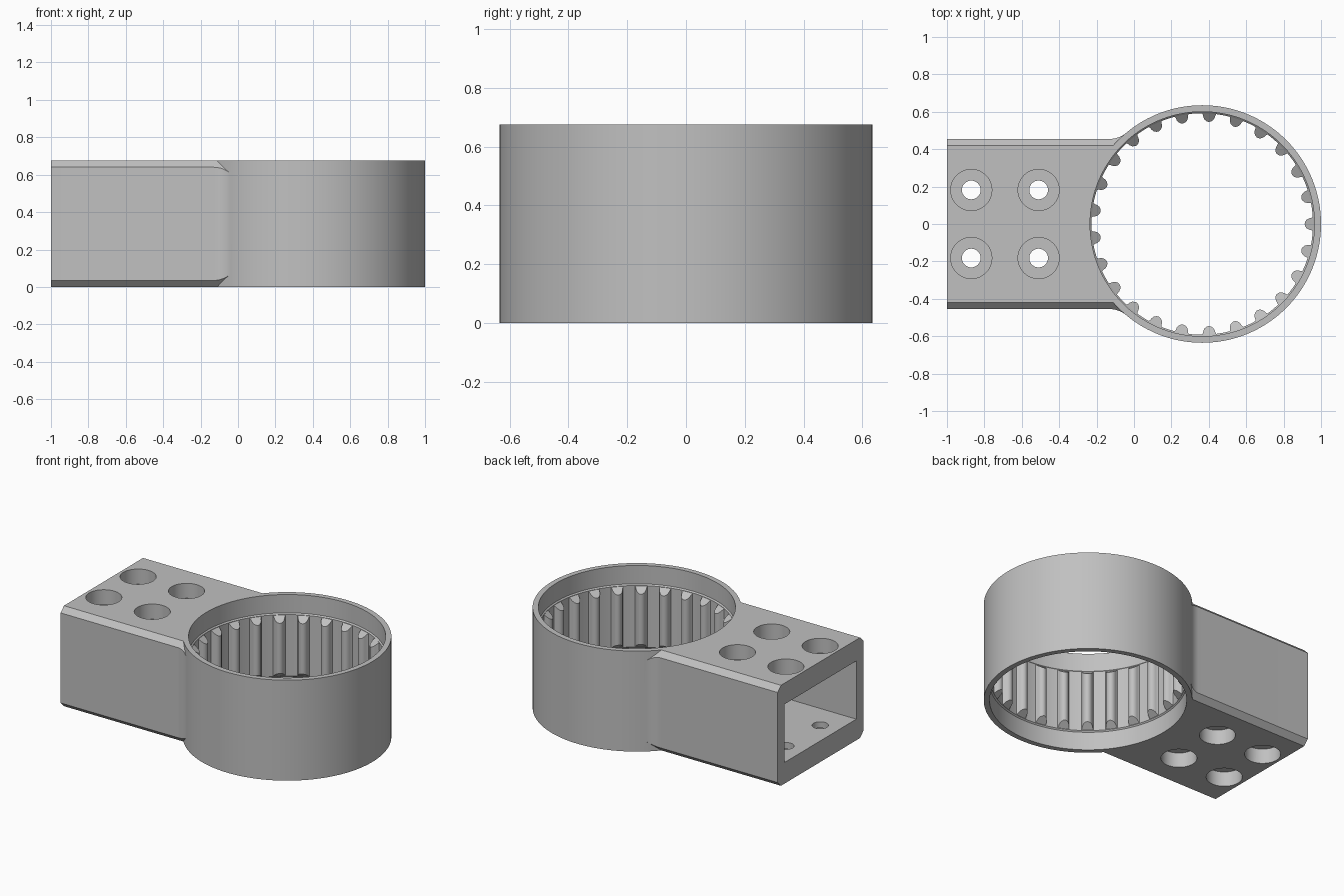
import bpy, bmesh
from math import sin, cos, pi, atan2, hypot
from mathutils import Matrix, Vector

if "Cube" in bpy.data.objects:
    bpy.data.objects.remove(bpy.data.objects["Cube"], do_unlink=True)

HEIGHT = 0.675
RING_X, RING_R = 0.365, 0.635
BORE_R, SPLINE_R = 0.60, 0.592
ARM_Y, FILLET_R, FILLET_X = 0.455, 0.136, -0.13
RIB_COUNT, RIB_LOW, RIB_HIGH = 25, 0.127, 0.548

grey = bpy.data.materials.new("plain grey")
grey.use_nodes = True
grey.diffuse_color = (0.53, 0.53, 0.53, 1)
grey.node_tree.nodes["Principled BSDF"].inputs["Base Color"].default_value = grey.diffuse_color


def finish(name, bm):
    bmesh.ops.recalc_face_normals(bm, faces=bm.faces[:])
    mesh = bpy.data.meshes.new(name)
    bm.to_mesh(mesh)
    bm.free()
    mesh.materials.append(grey)
    obj = bpy.data.objects.new(name, mesh)
    bpy.context.collection.objects.link(obj)
    return obj


def loft(bm, loops):
    """Skin a stack of equal point loops and cap both ends."""
    rows = [[bm.verts.new(p) for p in loop] for loop in loops]
    n = len(rows[0])
    for a, b in zip(rows, rows[1:]):
        for i in range(n):
            j = (i + 1) % n
            bm.faces.new((a[i], a[j], b[j], b[i]))
    bm.faces.new(rows[0][::-1])
    bm.faces.new(rows[-1])


def lathe(name, profile, x, y, sides):
    bm = bmesh.new()
    loft(bm, [[(x + r * cos(2 * pi * i / sides), y + r * sin(2 * pi * i / sides), z)
               for i in range(sides)] for r, z in profile])
    return finish(name, bm)


def prism(name, points, place, low, high):
    bm = bmesh.new()
    loft(bm, [[place(a, b, t) for a, b in points] for t in (low, high)])
    return finish(name, bm)


def boolean(target, tool, operation):
    tool.hide_render = True
    mod = target.modifiers.new(operation.lower(), 'BOOLEAN')
    mod.operation, mod.solver, mod.object = operation, 'EXACT', tool
    bpy.context.view_layer.objects.active = target
    bpy.ops.object.modifier_apply(modifier=mod.name)
    bpy.data.objects.remove(tool, do_unlink=True)


# Arm plan: straight sides that flare tangentially into the ring
fillet_y = ARM_Y + FILLET_R
end = atan2(-fillet_y, RING_X - FILLET_X) + pi / 2
side = [(-1, ARM_Y)]
for i in range(13):
    a = end * i / 12
    side.append((FILLET_X + FILLET_R * sin(abs(a)), fillet_y - FILLET_R * cos(a)))
ca = atan2(fillet_y, FILLET_X - RING_X)
side[-1] = (RING_X + RING_R * cos(ca), RING_R * sin(ca))
side = [side[0]] + [p for p in side[1:] if p[0] <= side[-1][0]]
side.append((0.06, 0.44))
plan = side + [(x, -y) for x, y in reversed(side)]
body = prism("bracket_body", plan, lambda a, b, t: (a, b, t), 0, HEIGHT)

# Long 45 degree bevels on the four arm edges
half = [(0.42, 0), (0.52, 0.10), (0.52, HEIGHT - 0.10), (0.42, HEIGHT)]
section = half + [(-y, z) for y, z in reversed(half)]
boolean(body, prism("bevel_limit", section, lambda a, b, t: (t, a, b), -1.2, 0.3), 'INTERSECT')

# Rectangular socket open at the arm's end
socket = [(-0.38, 0.142), (0.38, 0.142), (0.38, 0.533), (-0.38, 0.533)]
boolean(body, prism("socket_cutter", socket, lambda a, b, t: (t, a, b), -1.2, -0.1), 'DIFFERENCE')

# Counterbored screw holes through both plates
hole = [(0.11, -0.1), (0.11, 0.1), (0.05, 0.1), (0.05, HEIGHT - 0.1),
        (0.11, HEIGHT - 0.1), (0.11, HEIGHT + 0.1)]
for x in (-0.87, -0.51):
    for y in (-0.182, 0.182):
        boolean(body, lathe("hole_cutter", hole, x, y, 48), 'DIFFERENCE')

# Ring and its stepped bore
boolean(body, lathe("ring", [(RING_R, 0), (RING_R, HEIGHT)], RING_X, 0, 144), 'UNION')
bore = [(BORE_R, -0.1), (BORE_R, RIB_LOW - 0.004), (SPLINE_R, RIB_LOW + 0.004),
        (SPLINE_R, RIB_HIGH - 0.004), (BORE_R, RIB_HIGH + 0.004), (BORE_R, HEIGHT + 0.1)]
boolean(body, lathe("bore_cutter", bore, RING_X, 0, 144), 'DIFFERENCE')

# Rounded ribs around the bore, with sloped ends
rib = [(0.60, 0.045), (0.592, 0.038), (0.582, 0.033), (0.570, 0.030),
       (0.558, 0.023), (0.550, 0.012)]
rib = rib + [(0.547, 0)] + [(r, -w) for r, w in reversed(rib)]
bm = bmesh.new()
for k in range(RIB_COUNT):
    turn = Matrix.Translation((RING_X, 0, 0)) @ Matrix.Rotation(2 * pi * k / RIB_COUNT, 4, 'Z')
    loft(bm, [[turn @ Vector((r, w, z + s * (BORE_R - r) * 0.8)) for r, w in rib]
              for z, s in ((RIB_LOW, 1), (RIB_HIGH, -1))])
ribs = finish("bore_ribs", bm)

# Smooth the round walls, keep edges crisp
bpy.ops.object.select_all(action='DESELECT')
for obj in (body, ribs):
    obj.select_set(True)
bpy.context.view_layer.objects.active = body
bpy.ops.object.shade_smooth_by_angle(angle=0.5)
